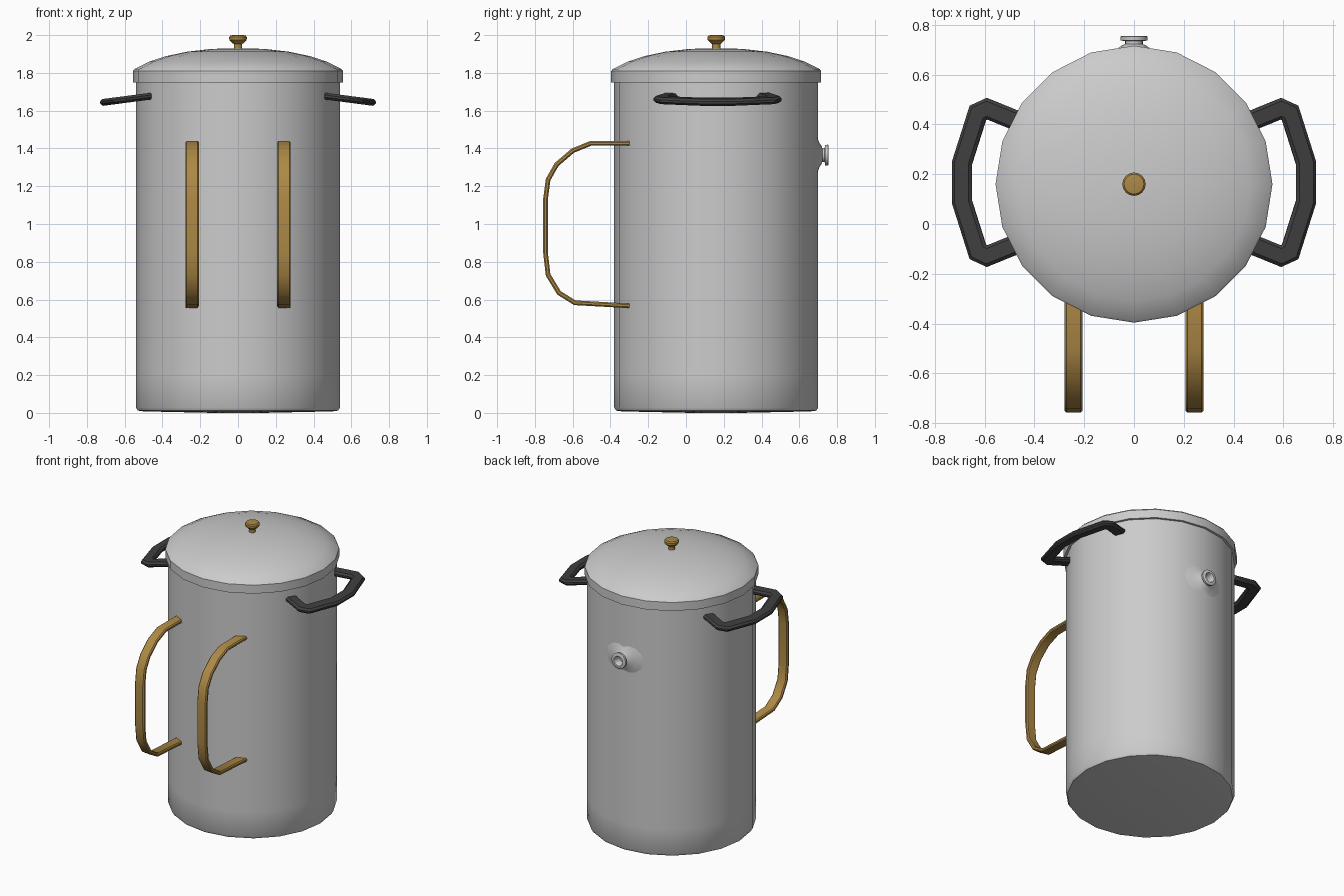
import bpy, bmesh, math
from mathutils import Vector

if "Cube" in bpy.data.objects:
    bpy.data.objects.remove(bpy.data.objects["Cube"])

CY = 0.16  # y of the pot axis


def material(name, rgb):
    m = bpy.data.materials.new(name)
    m.diffuse_color = (*rgb, 1)
    m.use_nodes = True
    m.node_tree.nodes["Principled BSDF"].inputs["Base Color"].default_value = m.diffuse_color
    return m


def finish(name, bm, mat=None, angle=35):
    bmesh.ops.remove_doubles(bm, verts=bm.verts, dist=1e-5)
    bmesh.ops.recalc_face_normals(bm, faces=bm.faces)
    me = bpy.data.meshes.new(name)
    bm.to_mesh(me)
    bm.free()
    ob = bpy.data.objects.new(name, me)
    bpy.context.collection.objects.link(ob)
    if mat:
        me.materials.append(mat)
    bpy.ops.object.select_all(action='DESELECT')
    bpy.context.view_layer.objects.active = ob
    ob.select_set(True)
    bpy.ops.object.shade_smooth_by_angle(angle=math.radians(angle))
    return ob


def skin(bm, rings, closed=True):
    for a, b in zip(rings, rings[1:]):
        for i in range(len(a)):
            j = (i + 1) % len(a)
            bm.faces.new((a[i], a[j], b[j], b[i]))


def lathe(name, profile, sides, place, mat=None, angle=35):
    """Revolve (radius, height) points; place maps local xyz to world."""
    bm = bmesh.new()
    rings = []
    for r, h in profile:
        ring = []
        for i in range(sides):
            a = 2 * math.pi * i / sides
            ring.append(bm.verts.new(place(r * math.cos(a), r * math.sin(a), h)))
        rings.append(ring)
    skin(bm, rings)
    bm.faces.new(rings[0])
    bm.faces.new(rings[-1])
    return finish(name, bm, mat, angle)


def sweep(name, path, normal, section, mat):
    """Sweep a section (across, along normal) on a planar path with mitred corners."""
    bm = bmesh.new()
    pts = [Vector(p) for p in path]
    n = Vector(normal).normalized()
    rings = []
    for i, p in enumerate(pts):
        t0 = (p - pts[i - 1]).normalized() if i else (pts[1] - p).normalized()
        t1 = (pts[i + 1] - p).normalized() if i < len(pts) - 1 else t0
        t = (t0 + t1).normalized()
        side = n.cross(t) / max(t.dot(t0), 0.5)
        rings.append([bm.verts.new(p + side * u + n * v) for u, v in section])
    skin(bm, rings)
    bm.faces.new(rings[0])
    bm.faces.new(rings[-1])
    return finish(name, bm, mat)


def rounded(w, h, c):
    """Eight-sided section with chamfered corners."""
    return [(w, -h + c), (w, h - c), (w - c, h), (-w + c, h),
            (-w, h - c), (-w, -h + c), (-w + c, -h), (w - c, -h)]


def upright(x, y, z):
    return (x, y + CY, z)


brown = material("brass_brown", (0.42, 0.25, 0.06))
dark = material("dark_grip", (0.05, 0.05, 0.05))

# Pot body
lathe("pot_body", [(0.13, 0.0), (0.50, 0.008), (0.53, 0.012), (0.54, 0.028),
                   (0.54, 0.2), (0.54, 1.0), (0.54, 1.79)], 20, upright)

# Lid with rim and dome
lathe("lid", [(0.535, 1.75), (0.556, 1.75), (0.556, 1.81), (0.548, 1.82),
              (0.47, 1.859), (0.38, 1.889), (0.27, 1.912), (0.14, 1.927),
              (0.001, 1.931)], 20, upright)

# Lid knob
lathe("lid_knob", [(0.022, 1.925), (0.022, 1.952), (0.032, 1.960), (0.046, 1.974),
                   (0.047, 1.990), (0.040, 1.998), (0.028, 2.0)], 16, upright, brown)

# Spout on the back, revolved about y
lathe("spout", [(0.15, 0.675), (0.10, 0.694), (0.066, 0.705), (0.048, 0.717),
                (0.036, 0.722), (0.036, 0.734), (0.054, 0.737), (0.055, 0.752),
                (0.051, 0.755), (0.034, 0.755), (0.030, 0.750), (0.028, 0.70)],
      16, lambda x, y, h: (x, h, y + 1.365), None, 45)

# Carrying grips at left and right
half = [(0.46, 0.243), (0.59, 0.296), (0.627, 0.279), (0.69, 0.08)]
loop = half + [(x, -y) for x, y in reversed(half)]
for s, side in ((-1, "left"), (1, "right")):
    path = [(s * x, y + 0.167, 1.677 - 0.13 * (x - 0.46)) for x, y in loop]
    sweep("side_grip_" + side, path, (s * 0.13, 0, 1), rounded(0.04, 0.018, 0.012), dark)

# Tall front handles
arc = [(-0.30, 1.427), (-0.505, 1.427), (-0.60, 1.388), (-0.685, 1.315),
       (-0.73, 1.235), (-0.744, 1.13), (-0.744, 0.85), (-0.73, 0.73),
       (-0.672, 0.635), (-0.588, 0.583), (-0.30, 0.567)]
for s, side in ((-1, "left"), (1, "right")):
    sweep("front_handle_" + side, [(s * 0.243, y, z) for y, z in arc],
          (1, 0, 0), rounded(0.0125, 0.036, 0.007), brown)
